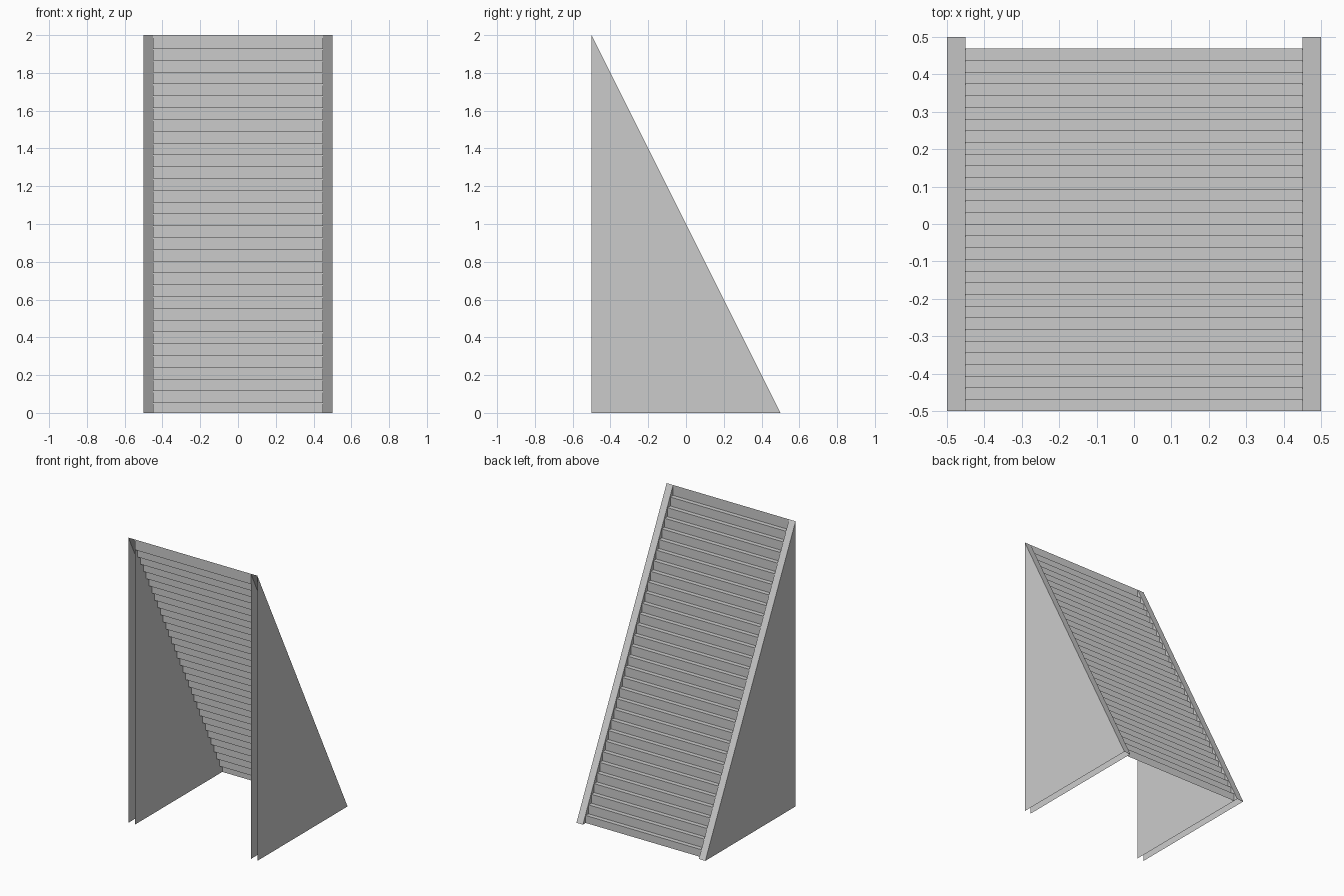
import bpy

if "Cube" in bpy.data.objects:
    bpy.data.objects.remove(bpy.data.objects["Cube"])

STEPS = 32
RUN, RISE = 1 / STEPS, 2 / STEPS
DROP = 0.01          # treads sit slightly below the sloped rails
INNER, OUTER = 0.45, 0.5


def make_object(name, verts, faces):
    mesh = bpy.data.meshes.new(name)
    mesh.from_pydata(verts, [], faces)
    obj = bpy.data.objects.new(name, mesh)
    bpy.context.collection.objects.link(obj)
    return obj


# Side stringers: triangular shells, open at the front and underneath
triangle = [(-0.5, 0), (0.5, 0), (-0.5, 2)]
for name, side in (("left_stringer", -1), ("right_stringer", 1)):
    verts = [(side * x, y, z) for x in (INNER, OUTER) for y, z in triangle]
    faces = [(0, 2, 1), (3, 4, 5), (1, 2, 5, 4)]
    if side < 0:
        faces = [f[::-1] for f in faces]
    make_object(name, verts, faces)

# Stair surface: one zigzag sheet of risers and treads between the stringers
profile = [(0.5 - RUN, 0)]
for k in range(1, STEPS):
    z = k * RISE - DROP
    profile += [(0.5 - k * RUN, z), (0.5 - (k + 1) * RUN, z)]
profile.append((-0.5, 2))
verts = [(x, y, z) for y, z in profile for x in (-INNER, INNER)]
faces = [(2 * i + 1, 2 * i, 2 * i + 2, 2 * i + 3) for i in range(len(profile) - 1)]
make_object("stair_steps", verts, faces)
